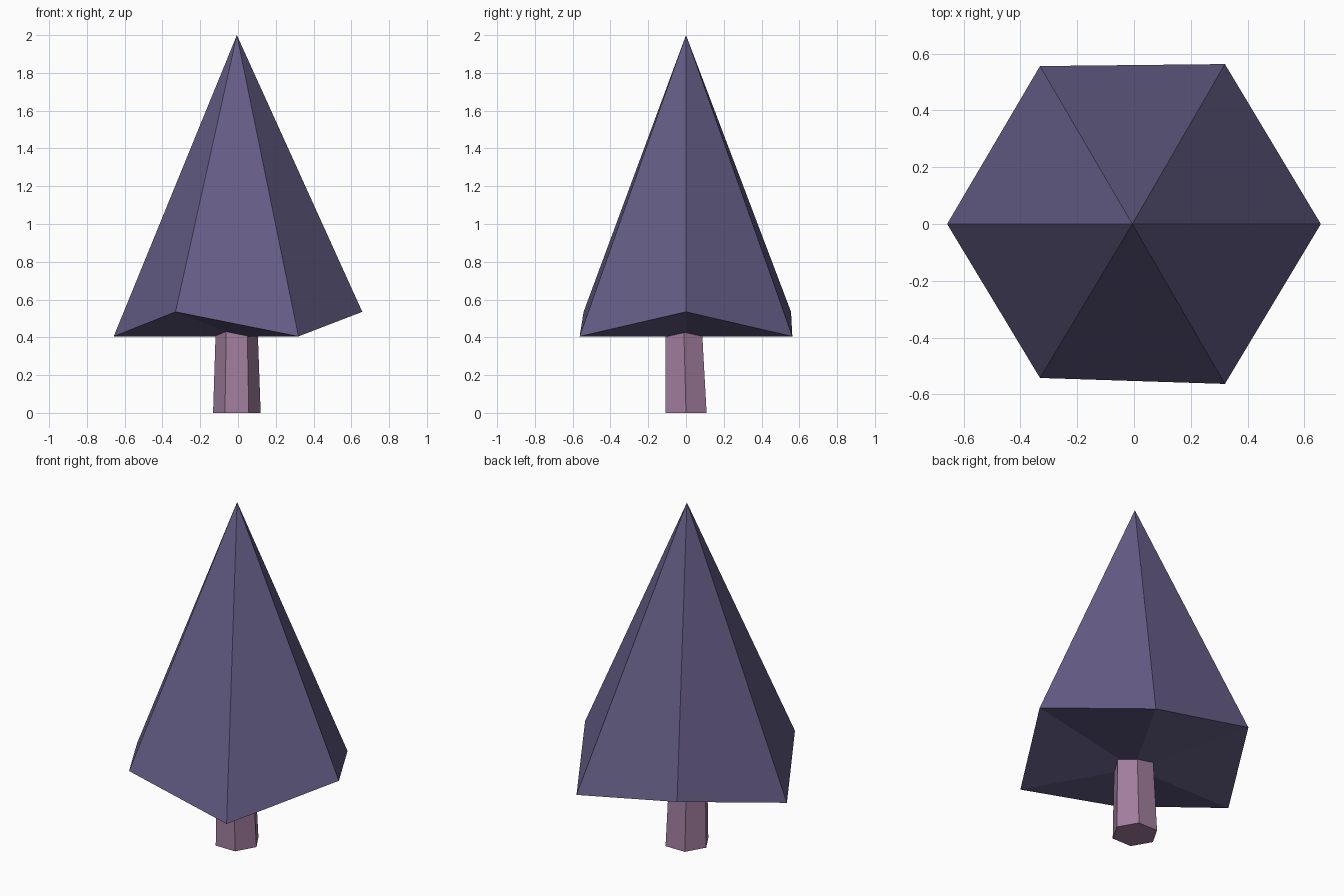
import bpy, bmesh, math

if "Cube" in bpy.data.objects:
    bpy.data.objects.remove(bpy.data.objects["Cube"])

SIDES = 6


def material(name, color):
    mat = bpy.data.materials.new(name)
    mat.diffuse_color = (*color, 1)
    mat.use_nodes = True
    mat.node_tree.nodes["Principled BSDF"].inputs["Base Color"].default_value = mat.diffuse_color
    return mat


def ring(bm, cx, cy, radius, heights):
    """Hexagonal ring; heights repeat around the ring."""
    verts = []
    for i in range(SIDES):
        a = math.tau * i / SIDES
        verts.append(bm.verts.new((cx + radius * math.cos(a),
                                   cy + radius * math.sin(a),
                                   heights[i % len(heights)])))
    return verts


def finish(bm, name, mat):
    bmesh.ops.recalc_face_normals(bm, faces=bm.faces)
    mesh = bpy.data.meshes.new(name)
    bm.to_mesh(mesh)
    bm.free()
    mesh.materials.append(mat)
    obj = bpy.data.objects.new(name, mesh)
    bpy.context.collection.objects.link(obj)
    return obj


# Foliage: six-sided cone whose rim zigzags, closed by a fan underneath
bm = bmesh.new()
rim = ring(bm, 0, 0, 0.658, (0.535, 0.405))
rim[2].co.x, rim[2].co.y = -0.331, 0.556
rim[4].co.x, rim[4].co.y = -0.331, -0.542
for i in (1, 5):
    rim[i].co.x = 0.32
    rim[i].co.y = math.copysign(0.563, rim[i].co.y)
tip = bm.verts.new((-0.006, 0, 2))
under = bm.verts.new((0, 0, 0.405))
for i in range(SIDES):
    a, b = rim[i], rim[(i + 1) % SIDES]
    bm.faces.new((a, b, tip))
    bm.faces.new((b, a, under))
finish(bm, "foliage", material("foliage_purple", (0.13, 0.11, 0.24)))

# Trunk: tapered, slightly leaning hexagonal post ending inside the foliage
bm = bmesh.new()
low = ring(bm, -0.006, 0, 0.126, (0,))
top = ring(bm, -0.007, -0.013, 0.109, (0.5,))
for i in range(SIDES):
    j = (i + 1) % SIDES
    bm.faces.new((low[i], low[j], top[j], top[i]))
bm.faces.new(low[::-1])
bm.faces.new(top)
finish(bm, "trunk", material("trunk_mauve", (0.36, 0.21, 0.34)))
